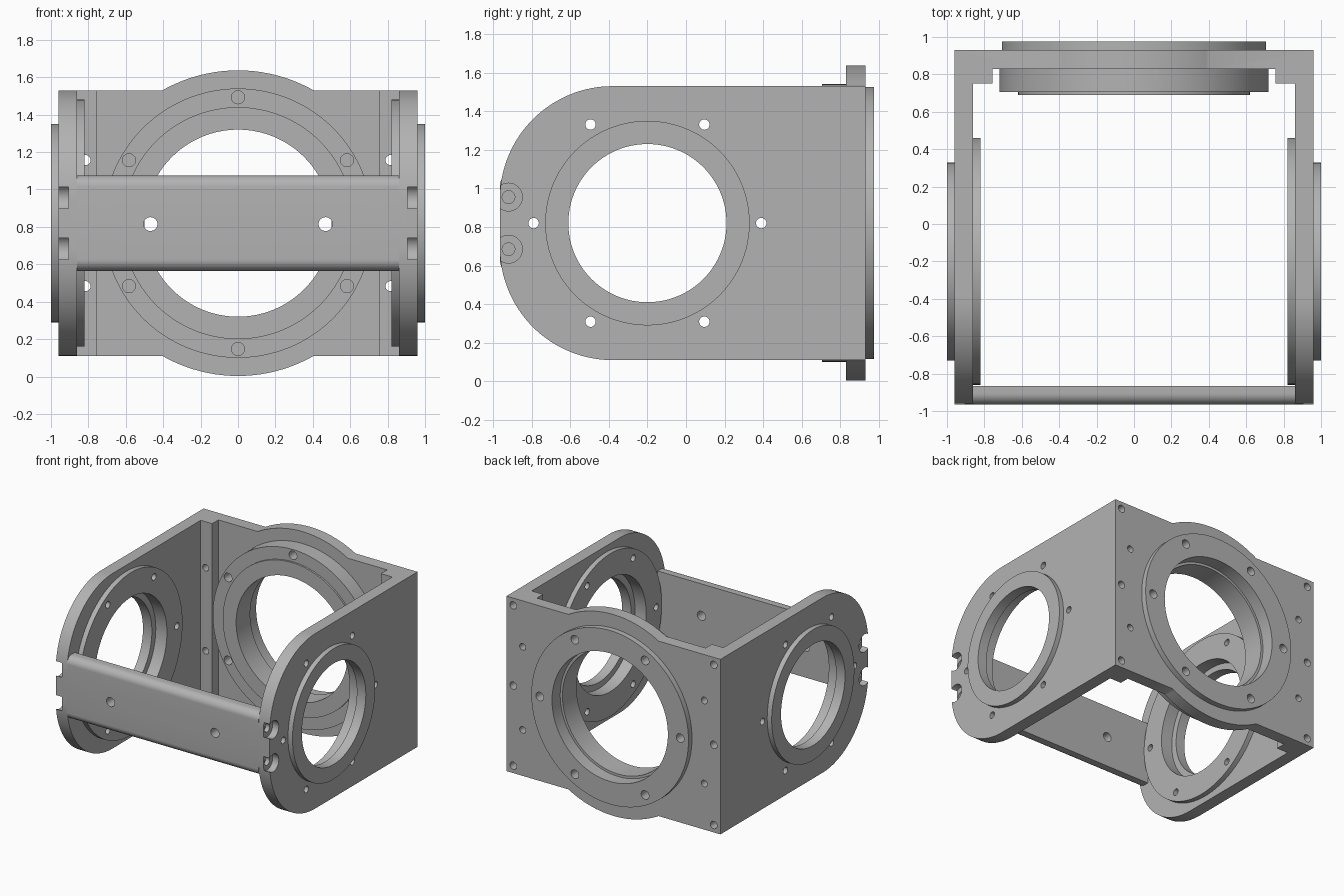
import bpy, bmesh
from math import sin, cos, pi, radians
from mathutils import Matrix, Vector

if "Cube" in bpy.data.objects:
    bpy.data.objects.remove(bpy.data.objects["Cube"])

metal = bpy.data.materials.new("grey_metal")
GREY = (0.45, 0.45, 0.45, 1)
metal.diffuse_color = GREY
metal.use_nodes = True
metal.node_tree.nodes["Principled BSDF"].inputs["Base Color"].default_value = GREY

MID = 0.82      # height of all bore axes
BORE_Y = -0.2   # side bore position


def make(name, bm):
    bmesh.ops.recalc_face_normals(bm, faces=bm.faces)
    me = bpy.data.meshes.new(name)
    bm.to_mesh(me)
    bm.free()
    me.materials.append(metal)
    ob = bpy.data.objects.new(name, me)
    bpy.context.scene.collection.objects.link(ob)
    return ob


def box(name, lo, hi):
    bm = bmesh.new()
    size = Vector(hi) - Vector(lo)
    mid = (Vector(hi) + Vector(lo)) / 2
    bmesh.ops.create_cube(bm, size=1, matrix=Matrix.Translation(mid) @ Matrix.Diagonal((*size, 1)))
    return make(name, bm)


def cylinder(axis, a, b, u, z, r, seg=96):
    """Cylinder along x or y from a to b; u is its other horizontal position."""
    bm = bmesh.new()
    m = (a + b) / 2
    if axis == "x":
        place = Matrix.Translation((m, u, z)) @ Matrix.Rotation(pi / 2, 4, "Y")
    else:
        place = Matrix.Translation((u, m, z)) @ Matrix.Rotation(pi / 2, 4, "X")
    bmesh.ops.create_cone(bm, cap_ends=True, segments=seg, radius1=r, radius2=r,
                          depth=abs(b - a), matrix=place)
    return make("cutter", bm)


def prism(name, points, x0, x1):
    """Extrude a (y, z) outline along x."""
    bm = bmesh.new()
    face = bm.faces.new([bm.verts.new((x0, y, z)) for y, z in points])
    ext = bmesh.ops.extrude_face_region(bm, geom=[face])["geom"]
    bmesh.ops.translate(bm, vec=(x1 - x0, 0, 0),
                        verts=[v for v in ext if isinstance(v, bmesh.types.BMVert)])
    return make(name, bm)


def round_front(front, back, low, high, r, steps):
    """Outline with both front corners rounded."""
    pts = [(back, low), (back, high)]
    for cz, start in ((high - r, 90), (low + r, 180)):
        for i in range(steps + 1):
            t = radians(start + 90 * i / steps)
            pts.append((front + r + r * cos(t), cz + r * sin(t)))
    return pts


def boolean(ob, tool, operation="DIFFERENCE"):
    mod = ob.modifiers.new("bool", "BOOLEAN")
    mod.operation = operation
    mod.solver = "EXACT"
    mod.object = tool
    bpy.context.view_layer.objects.active = ob
    bpy.ops.object.modifier_apply(modifier=mod.name)
    bpy.data.objects.remove(tool)


def finish(ob):
    bpy.ops.object.select_all(action="DESELECT")
    ob.select_set(True)
    bpy.context.view_layer.objects.active = ob
    bpy.ops.object.shade_smooth_by_angle(angle=radians(30))


# Side plates with bearing rings
for side, s in (("left", 1), ("right", -1)):
    plate = prism(side + "_side_plate",
                  round_front(-0.965, 0.83, 0.11, 1.53, 0.585, 32), s * 0.86, s * 0.96)
    boolean(plate, cylinder("x", s * 0.9, s, BORE_Y, MID, 0.53), "UNION")
    boolean(plate, cylinder("x", s * 0.82, s * 0.9, BORE_Y, MID, 0.66), "UNION")
    # bore and inner counterbore
    boolean(plate, cylinder("x", s * 0.7, s * 1.1, BORE_Y, MID, 0.41))
    boolean(plate, cylinder("x", s * 0.7, s * 0.92, BORE_Y, MID, 0.46))
    # bolt circle
    for k in range(6):
        t = k * pi / 3
        boolean(plate, cylinder("x", s * 0.7, s * 1.1, BORE_Y + 0.59 * cos(t),
                                MID + 0.59 * sin(t), 0.027, 24))
    # crossbar screw pockets
    for dz in (-0.135, 0.135):
        boolean(plate, cylinder("x", s * 0.905, s * 1.1, -0.92, MID + dz, 0.072, 32))
        boolean(plate, cylinder("x", s * 0.87, s * 1.1, -0.92, MID + dz, 0.033, 24))
    finish(plate)

# Back wall with large ring and corner strips
wall = box("back_wall", (-0.96, 0.83, 0.11), (0.96, 0.93, 1.53))
for s in (-1, 1):
    x0, x1 = sorted((s * 0.757, s * 0.86))
    boolean(wall, box("strip", (x0, 0.75, 0.11), (x1, 0.88, 1.53)), "UNION")
for y0, y1, r in ((0.83, 0.93, 0.817), (0.88, 0.975, 0.705), (0.705, 0.88, 0.72), (0.69, 0.8, 0.62)):
    boolean(wall, cylinder("y", y0, y1, 0, MID, r, 128), "UNION")
boolean(wall, cylinder("y", 0.6, 1.1, 0, MID, 0.5, 128))
boolean(wall, cylinder("y", 0.87, 1.1, 0, MID, 0.52, 128))
# front and back bolt circles, both blind
for k in range(6):
    t = k * pi / 3
    boolean(wall, cylinder("y", 0.88, 1.1, 0.63 * cos(t), MID + 0.63 * sin(t), 0.035, 24))
    t += pi / 6
    boolean(wall, cylinder("y", 0.6, 0.8, 0.673 * cos(t), MID + 0.673 * sin(t), 0.035, 24))
# mounting holes along both edges
for s in (-1, 1):
    for dz in (-0.65, 0, 0.65):
        boolean(wall, cylinder("y", 0.85, 1.1, s * 0.9, MID + dz, 0.03, 24))
    for dz in (-0.337, 0.337):
        boolean(wall, cylinder("y", 0.6, 1.1, s * 0.815, MID + dz, 0.027, 24))
finish(wall)

# Front crossbar
bar = prism("front_crossbar", round_front(-0.965, -0.865, 0.565, 1.075, 0.06, 10), -0.86, 0.86)
for x in (-0.468, 0.468):
    boolean(bar, cylinder("y", -1.1, -0.7, x, MID - 0.005, 0.037, 32))
finish(bar)
